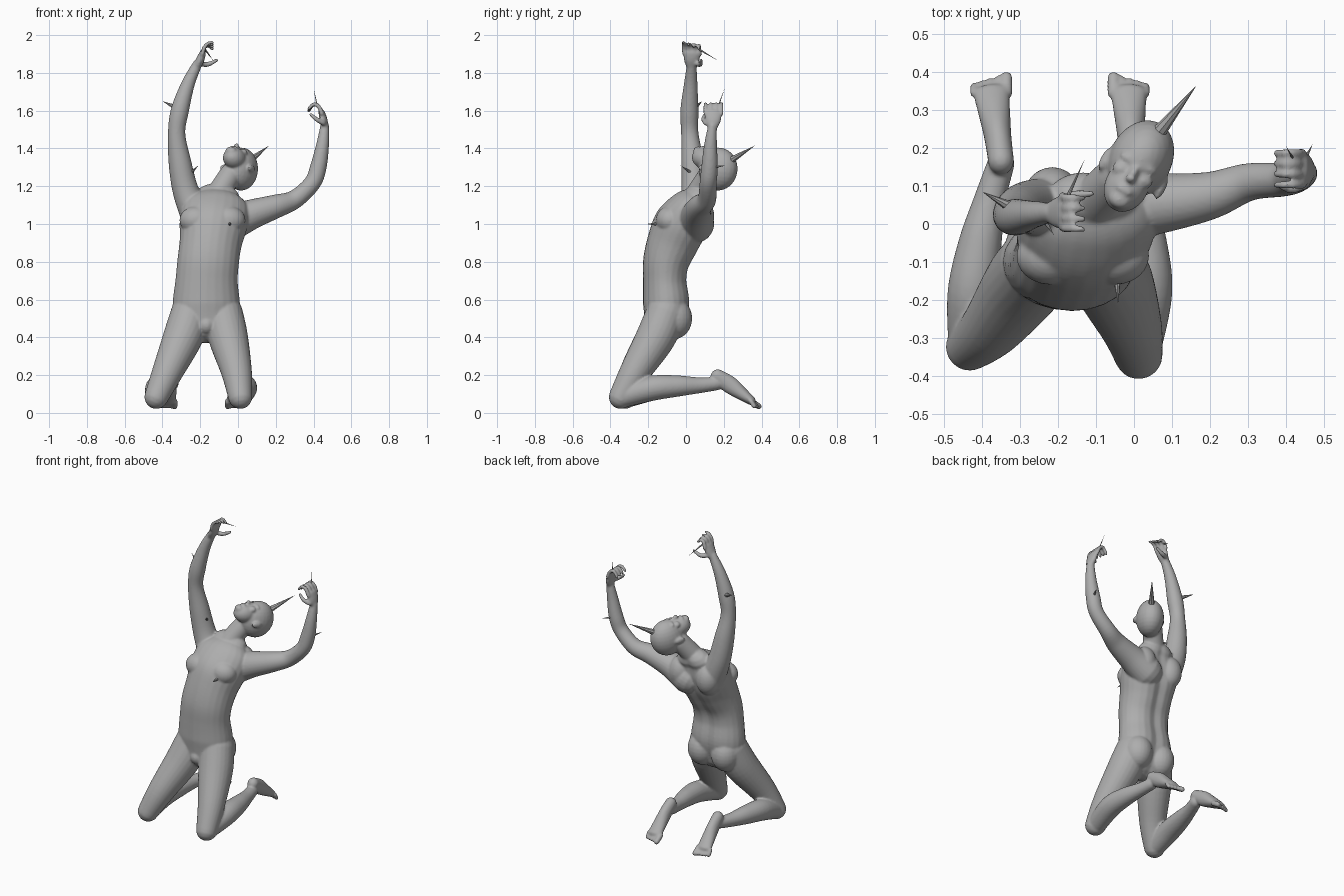
import bpy, bmesh, math
from mathutils import Vector, Matrix

if "Cube" in bpy.data.objects:
    bpy.data.objects.remove(bpy.data.objects["Cube"])

skin = bpy.data.materials.new("plain grey")
skin.diffuse_color = (0.42, 0.42, 0.42, 1)
skin.use_nodes = True
skin.node_tree.nodes["Principled BSDF"].inputs["Base Color"].default_value = skin.diffuse_color
bm = bmesh.new()


def catmull(p, i, t):
    a, b, c, d = p[max(i - 1, 0)], p[i], p[i + 1], p[min(i + 2, len(p) - 1)]
    return 0.5 * (2 * b + (c - a) * t + (2 * a - 5 * b + 4 * c - d) * t * t
                  + (3 * b - a - 3 * c + d) * t ** 3)


def tube(points, ref=(1, 0, 0), steps=6, sides=24, groove=0):
    """Rounded limb through (x, y, z, half width, half depth) stations."""
    st = [Vector(p if len(p) == 5 else (*p, p[3])) for p in points]
    path = [catmull(st, i, k / steps) for i in range(len(st) - 1) for k in range(steps)] + [st[-1]]
    pos = [Vector(p[:3]) for p in path]
    tan = [(pos[min(i + 1, len(pos) - 1)] - pos[max(i - 1, 0)]).normalized() for i in range(len(pos))]
    rings = [(pos[i], tan[i], path[i][3], path[i][4]) for i in range(len(pos))]

    def cap(ring, sign):
        c, t, a, b = ring
        return [(c + t * sign * min(a, b) * math.sin(q), t, a * math.cos(q), b * math.cos(q))
                for q in (0.4, 0.8, 1.15, 1.45)]
    rings = cap(rings[0], -1)[::-1] + rings + cap(rings[-1], 1)
    loops = []
    for c, t, a, b in rings:
        side = Vector(ref)
        side = (side - t * side.dot(t)).normalized()
        up = t.cross(side)
        loop = []
        for k in range(sides):
            q = 2 * math.pi * k / sides
            dent = 1 - groove * math.exp(-((q - math.pi / 2) / 0.25) ** 2)
            loop.append(bm.verts.new(c + side * a * math.cos(q) + up * b * math.sin(q) * dent))
        loops.append(loop)
    for l0, l1 in zip(loops, loops[1:]):
        for k in range(sides):
            j = (k + 1) % sides
            bm.faces.new((l0[k], l0[j], l1[j], l1[k]))
    bm.faces.new(loops[0][::-1])
    bm.faces.new(loops[-1])


def blob(center, radii, axes=None):
    m = Matrix.Translation(center) @ (axes.to_4x4() if axes else Matrix()) @ Matrix.Diagonal((*radii, 1))
    bmesh.ops.create_uvsphere(bm, u_segments=24, v_segments=14, radius=1, matrix=m)


# torso with spine groove, neck
tube([(-.165, -.11, .48, .17, .11), (-.168, -.10, .58, .178, .128), (-.166, -.108, .70, .165, .12),
      (-.158, -.10, .80, .163, .128), (-.145, -.065, .90, .165, .142), (-.13, -.02, 1.0, .18, .148),
      (-.115, .03, 1.09, .175, .115), (-.11, .065, 1.14, .12, .075)], groove=.16)
tube([(-.125, .03, 1.08, .085), (-.095, .07, 1.17, .064), (-.04, .125, 1.26, .06)])

# chest, shoulder blades, buttocks, groin
for s in (-1, 1):
    blob((-.135 + s * .085, -.085, 1.02), (.09, .075, .075))
    blob((-.115 + s * .1, .075, 1.04), (.075, .075, .1))
    blob((-.165 + s * .085, -.065, .5), (.09, .098, .11))
blob((-.167, -.17, .465), (.05, .06, .055))

# raised arm and bent arm
tube([(-.21, .04, 1.02, .085), (-.275, .045, 1.17, .07), (-.308, .035, 1.33, .06), (-.325, .02, 1.48, .046),
      (-.308, .018, 1.6, .048), (-.265, .025, 1.74, .036), (-.218, .03, 1.84, .026)])
tube([(-.05, .05, 1.0, .1), (.07, .055, 1.05, .08), (.2, .075, 1.093, .063), (.3, .11, 1.13, .05),
      (.392, .117, 1.215, .045), (.425, .125, 1.3, .044), (.448, .13, 1.42, .034), (.459, .14, 1.52, .023)],
     ref=(0, 1, 0))

# legs: thigh, shin, foot, toes
for s, hip, mid, low, knee, ky, calf, shin, ankle, ball in (
        (1, -.25, -.292, -.372, -.432, -.323, -.425, -.405, -.35, -.376),
        (-1, -.08, -.052, -.008, .012, -.345, .035, .03, -.005, -.014)):
    tube([(hip, -.105, .53, .105), (mid, -.16, .4, .105), (low, -.268, .22, .082), (knee, ky, .085, .064)])
    tube([(knee, ky + .01, .085, .058), (calf, -.18, .13, .066), (shin, -.05, .142, .057),
          ((shin + ankle) / 2, .07, .146, .042), (ankle, .16, .155, .036)])
    tube([(ankle, .165, .195, .034, .038), ((ankle * 2 + ball) / 3, .23, .15, .036, .046),
          ((ankle + ball * 2) / 3, .29, .105, .042, .036), (ball, .345, .065, .048, .024)])
    for k in range(5):
        x = ball + s * (.04 - .021 * k)
        r = .017 if k == 0 else .0125
        tube([(x, .345, .06, r), (x, .385 - .006 * k, .035, r)], sides=12)

# raised hand: palm, fingers, thumb
tube([(-.22, .03, 1.83, .028, .022), (-.2, .03, 1.87, .042, .022), (-.187, .032, 1.905, .045, .017)],
     ref=(0, 1, 0))
for k in range(4):
    y = -.008 + .027 * k
    tube([(-.188, y, 1.9, .012), (-.178, y - .004, 1.935, .011), (-.158, y - .004, 1.957 - .004 * k, .01),
          (-.135, y - .006, 1.962 - .012 * k, .0085)], sides=12)
tube([(-.205, .055, 1.85, .014), (-.16, .075, 1.845, .0135), (-.112, .08, 1.868, .009)], (0, 0, 1), sides=12)

# curled hand: palm, fingers, thumb
tube([(.459, .14, 1.51, .026, .02), (.453, .143, 1.55, .042, .021), (.443, .145, 1.59, .045, .017)],
     ref=(0, 1, 0))
for k in range(4):
    y = .103 + .028 * k
    tube([(.444, y, 1.585, .012), (.427, y, 1.622, .0115), (.4, y, 1.634, .0105),
          (.374, y, 1.61 - .004 * k, .009)], ref=(0, 1, 0), sides=12)
tube([(.45, .105, 1.535, .014), (.415, .092, 1.555, .0125), (.385, .1, 1.58, .009)], (0, 1, 0), sides=12)

# head thrown back: columns of the frame are left, crown, face
crown = Vector((.45, .86, -.2)).normalized()
left = Vector((.88, -.46, 0)).normalized()
face = left.cross(crown).normalized()
frame = Matrix((left, crown, face)).transposed()
centre = Vector((.012, .16, 1.293))


def on_head(x, y, z, radii):
    blob(centre + frame @ Vector((x, y, z)), radii, frame)


on_head(0, .012, 0, (.083, .108, .114))
on_head(0, -.075, .04, (.058, .075, .058))
on_head(0, -.125, .07, (.03, .024, .024))
on_head(0, -.055, .098, (.012, .028, .018))
on_head(0, -.068, .11, (.014, .012, .014))
on_head(0, -.1, .093, (.025, .011, .01))
on_head(0, -.02, .09, (.055, .016, .018))
for s in (-1, 1):
    on_head(s * .032, -.05, .077, (.026, .022, .02))
    on_head(s * .083, -.03, -.005, (.012, .034, .019))

# fuse everything into one smooth skin
bmesh.ops.recalc_face_normals(bm, faces=bm.faces)
mesh = bpy.data.meshes.new("body")
bm.to_mesh(mesh)
bm.free()
mesh.materials.append(skin)
body = bpy.data.objects.new("body", mesh)
bpy.context.collection.objects.link(body)
fuse = body.modifiers.new("fuse", 'REMESH')
fuse.mode = 'VOXEL'
fuse.voxel_size = .0065
fuse.use_smooth_shade = True
soften = body.modifiers.new("soften", 'SMOOTH')
soften.factor = .5
soften.iterations = 5


def spike(name, base, tip, radius):
    base, tip = Vector(base), Vector(tip)
    d = tip - base
    sb = bmesh.new()
    bmesh.ops.create_cone(sb, cap_ends=True, segments=8, radius1=radius, radius2=0, depth=d.length,
                          matrix=Matrix.Translation((base + tip) / 2) @ d.to_track_quat('Z', 'Y').to_matrix().to_4x4())
    me = bpy.data.meshes.new(name)
    sb.to_mesh(me)
    sb.free()
    me.materials.append(skin)
    bpy.context.collection.objects.link(bpy.data.objects.new(name, me))


# thorns poking out of the skin
spike("head_spike", (.06, .235, 1.335), (.165, .365, 1.415), .02)
spike("forearm_spike", (-.325, .045, 1.615), (-.4, .085, 1.65), .015)
spike("hand_spike", (-.18, .06, 1.93), (-.13, .17, 1.865), .006)
spike("curled_hand_spike", (.42, .17, 1.62), (.4, .205, 1.72), .004)
spike("elbow_spike", (.43, .13, 1.3), (.47, .21, 1.31), .012)
spike("chest_spike", (-.045, -.14, 1.0), (-.042, -.21, 1.0), .011)
spike("shoulder_spike", (-.25, .03, 1.27), (-.21, -.03, 1.31), .01)
